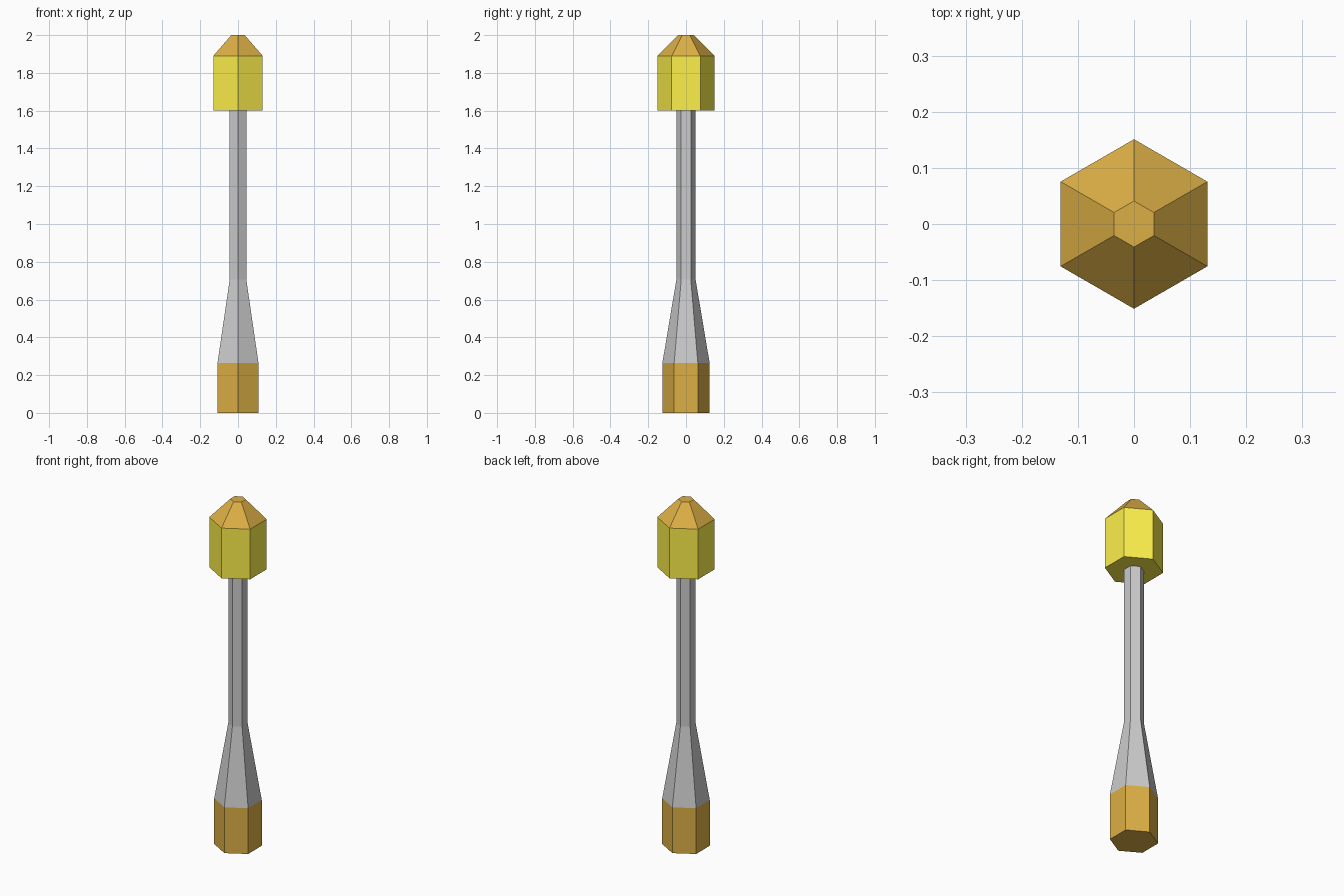
import bpy, bmesh
from math import sin, cos, pi

if "Cube" in bpy.data.objects:
    bpy.data.objects.remove(bpy.data.objects["Cube"])

SIDES = 6


def material(name, rgb):
    m = bpy.data.materials.new(name)
    m.diffuse_color = (*rgb, 1)
    m.use_nodes = True
    m.node_tree.nodes["Principled BSDF"].inputs["Base Color"].default_value = m.diffuse_color
    return m


def hex_part(name, profile, mat=None, bottom=False, top=False):
    """Stack hexagonal rings from (radius, z) pairs, corners pointing to +-y."""
    bm = bmesh.new()
    rings = [[bm.verts.new((r * cos(pi / 2 + 2 * pi * i / SIDES),
                            r * sin(pi / 2 + 2 * pi * i / SIDES), z))
              for i in range(SIDES)] for r, z in profile]
    for low, high in zip(rings, rings[1:]):
        for i in range(SIDES):
            j = (i + 1) % SIDES
            bm.faces.new((low[i], low[j], high[j], high[i]))
    if bottom:
        bm.faces.new(rings[0][::-1])
    if top:
        bm.faces.new(rings[-1])
    mesh = bpy.data.meshes.new(name)
    bm.to_mesh(mesh)
    bm.free()
    if mat:
        mesh.materials.append(mat)
    obj = bpy.data.objects.new(name, mesh)
    bpy.context.collection.objects.link(obj)
    return obj


brown = material("brown", (0.72, 0.43, 0.06))
yellow = material("yellow", (0.98, 0.87, 0.07))

# Foot, tapering post, glowing lamp and roof
hex_part("base", [(0.125, 0), (0.125, 0.265)], brown, bottom=True)
hex_part("post", [(0.125, 0.265), (0.051, 0.705), (0.051, 1.6)])
hex_part("lamp", [(0.151, 1.6), (0.151, 1.89)], yellow, bottom=True)
hex_part("lamp_cap", [(0.151, 1.89), (0.041, 2.0)], brown, top=True)
